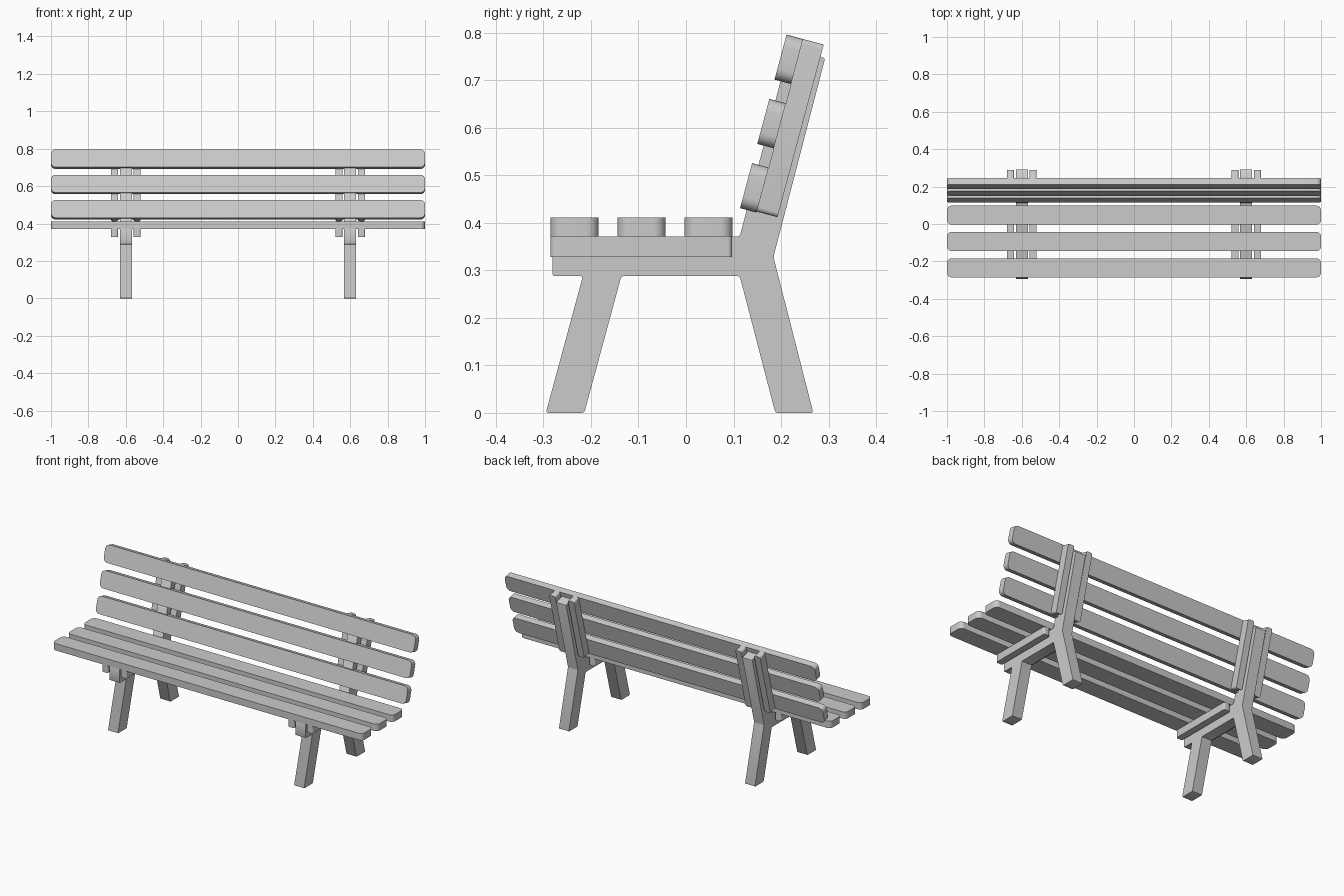
import bpy, bmesh
from math import radians
from mathutils import Matrix

if "Cube" in bpy.data.objects:
    bpy.data.objects.remove(bpy.data.objects["Cube"])


def prism(name, points, depth, radius, segments, matrix):
    """Extrude a corner-rounded XY outline from z=0 to z=depth, then place it."""
    bm = bmesh.new()
    bm.faces.new([bm.verts.new((x, y, 0)) for x, y in points])
    bmesh.ops.bevel(bm, geom=bm.verts[:], offset=radius, segments=segments,
                    profile=0.5, affect='VERTICES')
    res = bmesh.ops.extrude_face_region(bm, geom=bm.faces[:], use_keep_orig=True)
    verts = [g for g in res['geom'] if isinstance(g, bmesh.types.BMVert)]
    bmesh.ops.translate(bm, verts=verts, vec=(0, 0, depth))
    bmesh.ops.recalc_face_normals(bm, faces=bm.faces[:])
    bm.transform(matrix)
    bmesh.ops.recalc_face_normals(bm, faces=bm.faces[:])
    me = bpy.data.meshes.new(name)
    bm.to_mesh(me)
    bm.free()
    ob = bpy.data.objects.new(name, me)
    bpy.context.collection.objects.link(ob)
    bpy.ops.object.select_all(action='DESELECT')
    ob.select_set(True)
    bpy.context.view_layer.objects.active = ob
    bpy.ops.object.shade_smooth_by_angle(angle=radians(35))
    return ob


def board(name, x, y, depth, radius, matrix):
    """Flat board covering the x and y ranges, with rounded ends."""
    pts = [(x[0], y[0]), (x[1], y[0]), (x[1], y[1]), (x[0], y[1])]
    return prism(name, pts, depth, radius, 6, matrix)


seat = Matrix.Translation((0, 0, 0.371))
# backrest plane: local y runs up the backrest, local z points forward
back = Matrix.Translation((0, 0.2464, 0.7867)) @ Matrix.Rotation(radians(75), 4, 'X')

# seat slats and backrest slats
for i in range(3):
    y = -0.285 + i * 0.141
    board(f"seat_slat_{i + 1}", (-1, 1), (y, y + 0.101), 0.04, 0.025, seat)
    d = -0.14 * i
    board(f"back_slat_{i + 1}", (-1, 1), (d - 0.098, d), 0.036, 0.025, back)

# side frame outline (y, z): legs, seat rail and leaning post
outline = [(-0.295, 0), (-0.214, 0), (-0.136, 0.288), (0.113, 0.288),
           (0.188, 0), (0.268, 0), (0.184, 0.328), (0.293, 0.747),
           (0.217, 0.767), (0.113, 0.371), (-0.281, 0.371), (-0.281, 0.288),
           (-0.217, 0.288)]
yz_to_world = Matrix(((0, 0, 1, 0), (1, 0, 0, 0), (0, 1, 0, 0), (0, 0, 0, 1)))

for side, cx in (("left", -0.6), ("right", 0.6)):
    prism(f"{side}_frame", outline, 0.064, 0.005, 2,
          Matrix.Translation((cx - 0.032, 0, 0)) @ yz_to_world)
    # battens on both sides of each frame
    for n, s in (("outer", -1), ("inner", 1)):
        x = sorted((cx + s * 0.041, cx + s * 0.08))
        board(f"{side}_{n}_seat_batten", x, (-0.285, 0.097), -0.043, 0.01, seat)
        board(f"{side}_{n}_back_batten", x, (-0.376, 0), -0.045, 0.01, back)
